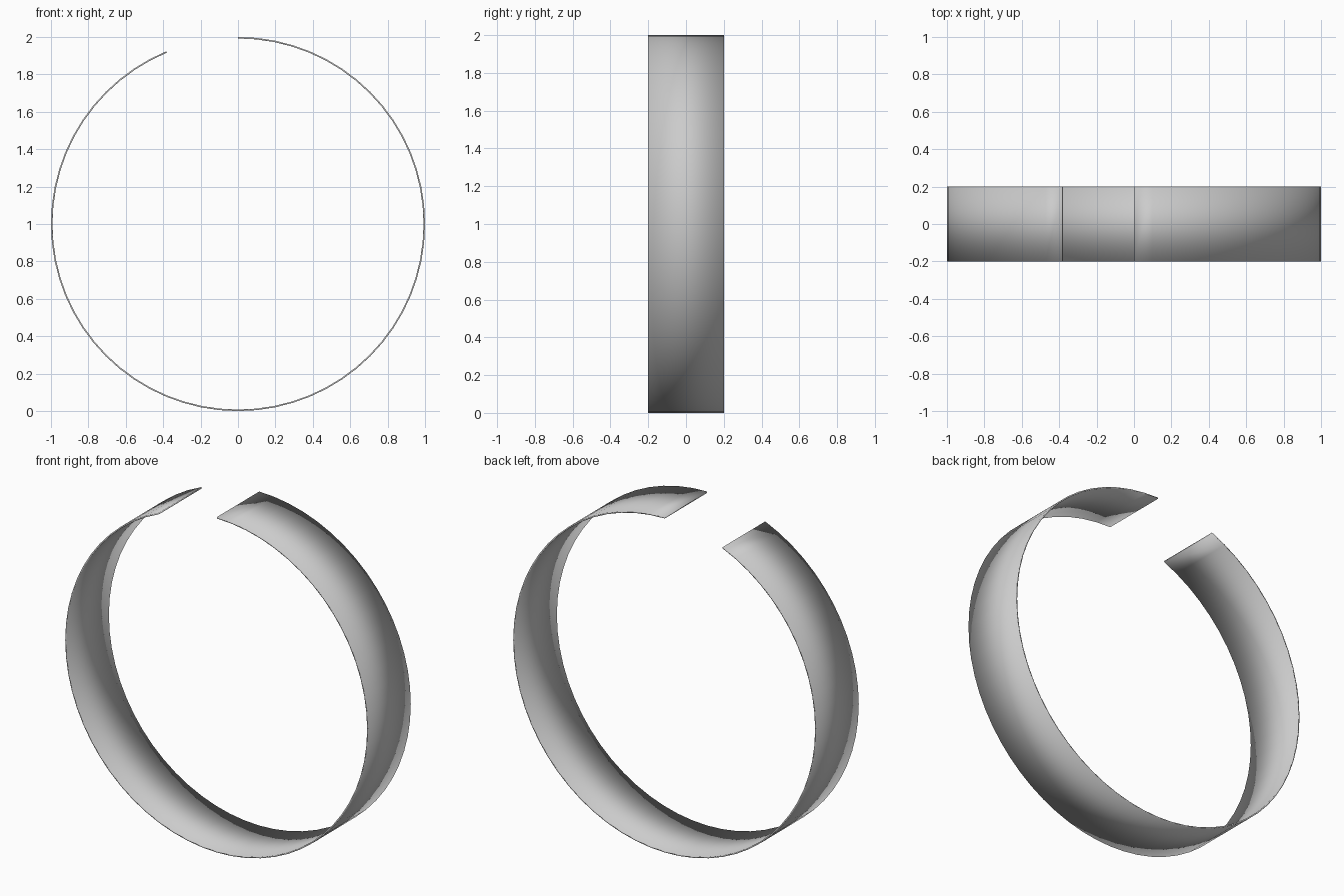
import bpy, bmesh
from math import sin, cos, pi

if "Cube" in bpy.data.objects:
    bpy.data.objects.remove(bpy.data.objects["Cube"])

SEGMENTS, GAP = 64, 4          # full circle divisions, divisions left open
OUTER, INNER, HALF_WIDTH = 1.0, 0.992, 0.2

bm = bmesh.new()

# rectangular cross-sections swept clockwise from the top
rings = []
for i in range(SEGMENTS - GAP + 1):
    a = 2 * pi * i / SEGMENTS
    rings.append([bm.verts.new((r * sin(a), y, 1 + r * cos(a)))
                  for r, y in ((OUTER, -HALF_WIDTH), (OUTER, HALF_WIDTH),
                               (INNER, HALF_WIDTH), (INNER, -HALF_WIDTH))])
for p, q in zip(rings, rings[1:]):
    for k in range(4):
        n = (k + 1) % 4
        bm.faces.new((p[k], p[n], q[n], q[k]))

# end caps
bm.faces.new(rings[0])
bm.faces.new(rings[-1])
bmesh.ops.recalc_face_normals(bm, faces=bm.faces)
for f in bm.faces:
    f.smooth = True

# open band
mesh = bpy.data.meshes.new("open_band")
bm.to_mesh(mesh)
bm.free()
band = bpy.data.objects.new("open_band", mesh)
bpy.context.collection.objects.link(band)
